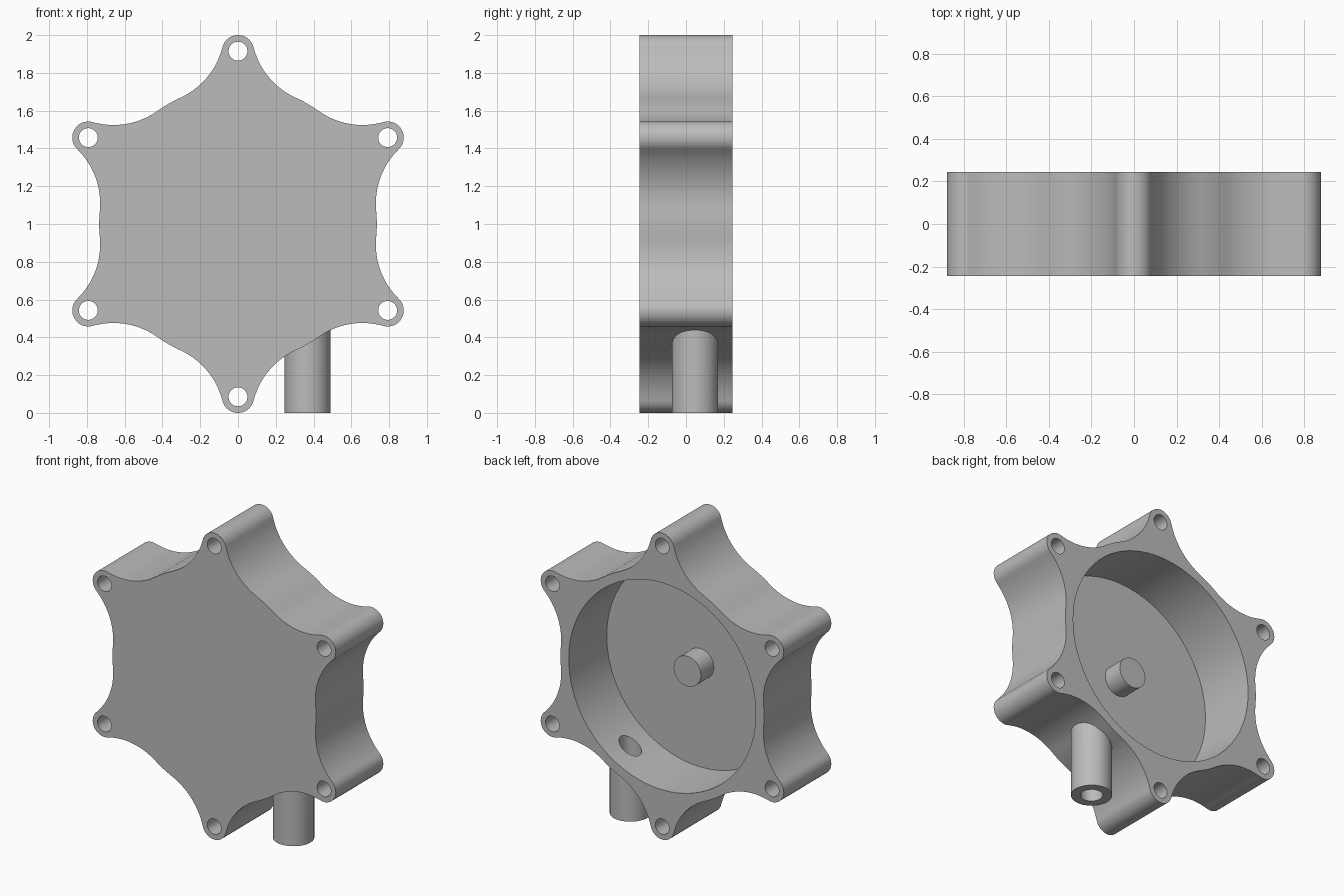
import bpy
import bmesh
from math import pi, cos, sin, atan2, radians
from mathutils import Vector, Matrix

if "Cube" in bpy.data.objects:
    bpy.data.objects.remove(bpy.data.objects["Cube"], do_unlink=True)

HALF = 0.245             # half the housing depth
CENTER = Vector((0, 0, 1))
BODY_R, LOBE_D, LOBE_R, FILLET_R = 0.735, 0.915, 0.085, 0.4
FILLET_ANGLE = radians(24.5)

grey = bpy.data.materials.new("plain grey")
grey.use_nodes = True
grey.diffuse_color = (0.5, 0.5, 0.5, 1)
grey.node_tree.nodes["Principled BSDF"].inputs["Base Color"].default_value = (0.5, 0.5, 0.5, 1)


def finish(name, bm):
    bmesh.ops.recalc_face_normals(bm, faces=bm.faces)
    mesh = bpy.data.meshes.new(name)
    bm.to_mesh(mesh)
    bm.free()
    mesh.materials.append(grey)
    obj = bpy.data.objects.new(name, mesh)
    bpy.context.collection.objects.link(obj)
    return obj


def cylinder(name, radius, start, end, sides=64):
    axis = end - start
    turn = axis.to_track_quat('Z', 'Y').to_matrix().to_4x4()
    bm = bmesh.new()
    bmesh.ops.create_cone(bm, cap_ends=True, segments=sides, radius1=radius, radius2=radius,
                          depth=axis.length,
                          matrix=Matrix.Translation((start + end) / 2) @ turn)
    return finish(name, bm)


def across(name, radius, x, z, y0, y1, sides=64):
    return cylinder(name, radius, Vector((x, y0, z)), Vector((x, y1, z)), sides)


def combine(target, tool, operation):
    bpy.context.view_layer.objects.active = target
    mod = target.modifiers.new(operation.title(), 'BOOLEAN')
    mod.operation, mod.solver, mod.object = operation, 'EXACT', tool
    bpy.ops.object.modifier_apply(modifier=mod.name)
    bpy.data.objects.remove(tool, do_unlink=True)


def arc(center, radius, a0, a1, steps):
    return [center + radius * Vector((cos(a0 + (a1 - a0) * i / steps),
                                      sin(a0 + (a1 - a0) * i / steps)))
            for i in range(steps + 1)]


# Half of one lobe: rounded tip, concave fillet, then the round body
lobe = Vector((LOBE_D, 0))
fillet = (BODY_R + FILLET_R) * Vector((cos(FILLET_ANGLE), sin(FILLET_ANGLE)))
to_fillet = fillet - lobe
tip_angle = atan2(to_fillet.y, to_fillet.x)
half = arc(lobe, LOBE_R, 0, tip_angle, 10)
half += arc(fillet, FILLET_R, tip_angle - pi, FILLET_ANGLE - pi, 16)[1:] \
    if tip_angle < FILLET_ANGLE else \
    arc(fillet, FILLET_R, tip_angle + pi, FILLET_ANGLE + pi, 16)[1:]
half += arc(Vector((0, 0)), BODY_R, FILLET_ANGLE, pi / 6, 3)[1:]
sector = [Vector((p.x, -p.y)) for p in reversed(half[1:-1])] + half

# Star-shaped housing
bm = bmesh.new()
outline = []
for k in range(6):
    a = pi / 2 + k * pi / 3
    for p in sector:
        outline.append(bm.verts.new((p.x * cos(a) - p.y * sin(a), -HALF,
                                     1 + p.x * sin(a) + p.y * cos(a))))
face = bm.faces.new(outline)
extruded = bmesh.ops.extrude_face_region(bm, geom=[face])
bmesh.ops.translate(bm, vec=(0, 2 * HALF, 0),
                    verts=[g for g in extruded["geom"] if isinstance(g, bmesh.types.BMVert)])
housing = finish("housing", bm)

# Outlet pipe, then the round cavity open at the back
PIPE_X, PIPE_Y = 0.368, 0.048
combine(housing, cylinder("outlet_pipe", 0.122, Vector((PIPE_X, PIPE_Y, 0)),
                          Vector((PIPE_X, PIPE_Y, 0.5))), 'UNION')
combine(housing, across("cavity_cutter", 0.675, 0, 1, -0.147, 0.5, 128), 'DIFFERENCE')

# Centre post on the cavity floor
combine(housing, across("centre_post", 0.098, 0, 1, -0.2, -0.013), 'UNION')

# Pipe bore through the wall
combine(housing, cylinder("bore_cutter", 0.067, Vector((PIPE_X, PIPE_Y, -0.1)),
                          Vector((PIPE_X, PIPE_Y, 0.6)), 48), 'DIFFERENCE')

# Bolt holes in the lobes
for k in range(6):
    a = pi / 2 + k * pi / 3
    combine(housing, across("bolt_cutter", 0.05, LOBE_D * cos(a), 1 + LOBE_D * sin(a),
                            -0.5, 0.5, 40), 'DIFFERENCE')

bpy.ops.object.select_all(action='DESELECT')
housing.select_set(True)
bpy.context.view_layer.objects.active = housing
bpy.ops.object.shade_smooth_by_angle(angle=radians(30))
